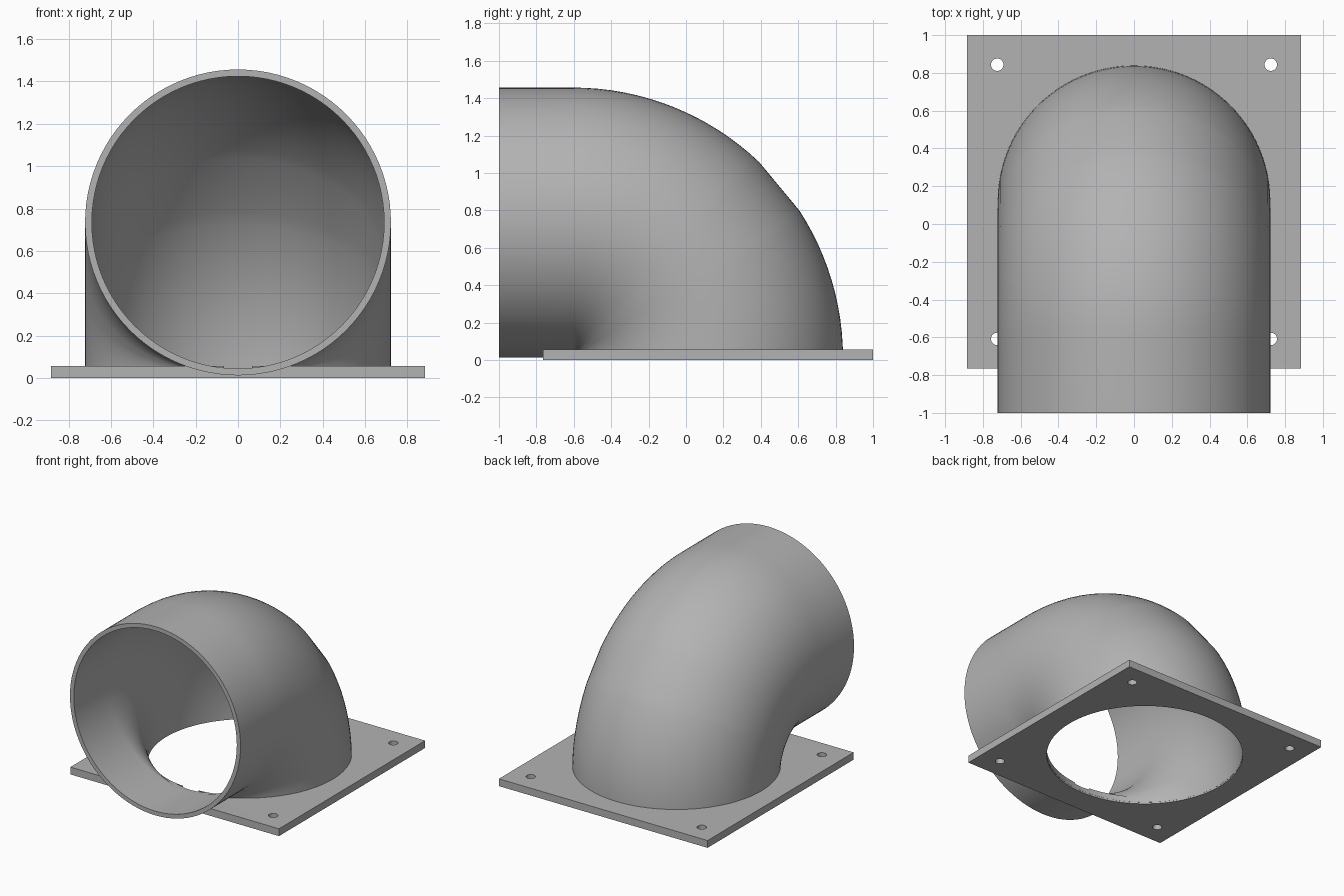
import bpy, bmesh
from math import sin, cos, pi, radians
from mathutils import Vector, Matrix

cube = bpy.data.objects.get("Cube")
if cube:
    bpy.data.objects.remove(cube, do_unlink=True)

OUTER, INNER, BEND = 0.722, 0.69, 0.7225   # pipe radii and bend radius
PIVOT = Vector((0, -0.605, 0.012))         # axis of the bend
BORE_Y = PIVOT.y + BEND
PLATE_SIZE, PLATE_H = 1.766, 0.056
SEGS = 96

grey = bpy.data.materials.new("light grey")
grey.use_nodes = True
colour = (0.45, 0.45, 0.45, 1)
grey.diffuse_color = colour
grey.node_tree.nodes["Principled BSDF"].inputs["Base Color"].default_value = colour


def make_object(name, bm):
    bmesh.ops.recalc_face_normals(bm, faces=bm.faces)
    mesh = bpy.data.meshes.new(name)
    bm.to_mesh(mesh)
    bm.free()
    obj = bpy.data.objects.new(name, mesh)
    bpy.context.collection.objects.link(obj)
    mesh.materials.append(grey)
    return obj


def activate(obj):
    bpy.ops.object.select_all(action='DESELECT')
    obj.select_set(True)
    bpy.context.view_layer.objects.active = obj


def cut_cylinder(target, radius, depth, place, segs):
    bm = bmesh.new()
    bmesh.ops.create_cone(bm, cap_ends=True, segments=segs, radius1=radius,
                          radius2=radius, depth=depth, matrix=place)
    cutter = make_object("cutter", bm)
    cutter.hide_render = True
    activate(target)
    mod = target.modifiers.new("cut", 'BOOLEAN')
    mod.operation, mod.solver, mod.object = 'DIFFERENCE', 'EXACT', cutter
    bpy.ops.object.modifier_apply(modifier=mod.name)
    bpy.data.objects.remove(cutter, do_unlink=True)


# Elbow pipe: rings swept round the bend, with one long flat step, then straight
angles = [33 * i / 12 for i in range(13)] + [46.4 + 43.6 * i / 16 for i in range(17)]
stations = []
for a in map(radians, angles):
    out = Vector((0, cos(a), sin(a)))
    stations.append((PIVOT + out * BEND, out))
up = Vector((0, 0, 1))
stations.append((Vector((0, -1, PIVOT.z + BEND)), up))

bm = bmesh.new()


def wall(radius):
    rings = []
    for centre, out in stations:
        rings.append([bm.verts.new(centre + radius * (out * cos(t) + Vector((sin(t), 0, 0))))
                      for t in (2 * pi * i / SEGS for i in range(SEGS))])
    for a, b in zip(rings, rings[1:]):
        bridge(a, b)
    return rings


def bridge(a, b):
    for i in range(SEGS):
        j = (i + 1) % SEGS
        bm.faces.new((a[i], a[j], b[j], b[i]))


outside, inside = wall(OUTER), wall(INNER)
for end in (0, -1):
    bridge(outside[end], inside[end])
pipe = make_object("elbow_pipe", bm)

# Square mounting plate
bm = bmesh.new()
bmesh.ops.create_cube(bm, size=1, matrix=Matrix.Translation((0, BORE_Y, PLATE_H / 2))
                      @ Matrix.Diagonal((PLATE_SIZE, PLATE_SIZE, PLATE_H, 1)))
plate = make_object("mounting_plate", bm)

# Main bore, groove under the pipe mouth, and corner screw holes
cut_cylinder(plate, INNER + 0.001, 1, Matrix.Translation((0, BORE_Y, 0)), SEGS)
cut_cylinder(plate, INNER + 0.001, 0.7,
             Matrix.Translation((0, -0.92, PIVOT.z + BEND)) @ Matrix.Rotation(pi / 2, 4, 'X'), SEGS)
for sx in (-1, 1):
    for sy in (-1, 1):
        cut_cylinder(plate, 0.033, 1,
                     Matrix.Translation((sx * 0.724, BORE_Y + sy * 0.726, 0)), 32)

for obj in (pipe, plate):
    activate(obj)
    bpy.ops.object.shade_smooth_by_angle(angle=radians(35))
